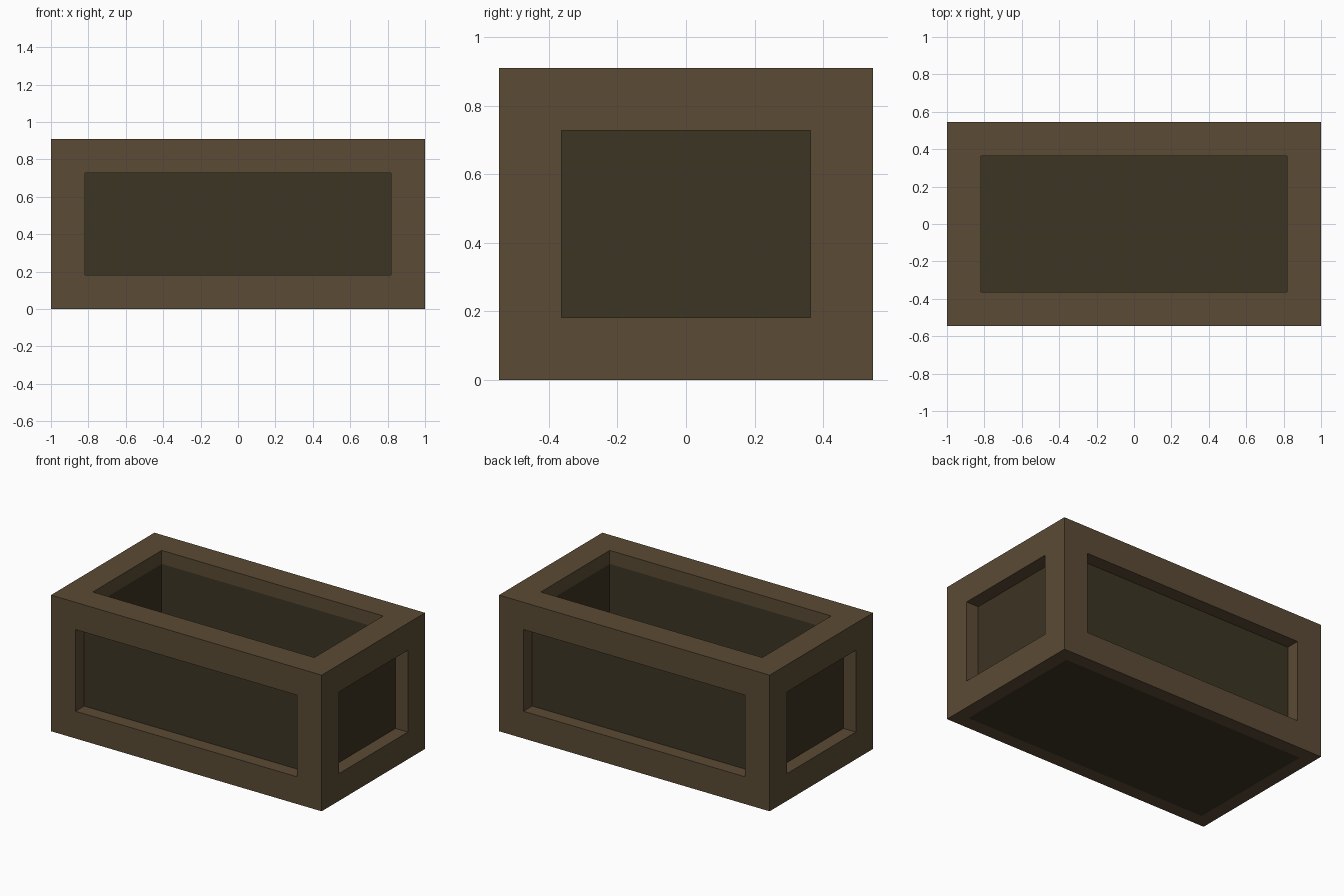
import bpy, bmesh
from mathutils import Vector

if "Cube" in bpy.data.objects:
    bpy.data.objects.remove(bpy.data.objects["Cube"])

U = 1 / 11                      # one board thickness
SIZE = Vector((22, 12, 10)) * U  # outer size of the crate


def material(name, rgb):
    m = bpy.data.materials.new(name)
    m.diffuse_color = (*rgb, 1)
    m.use_nodes = True
    m.node_tree.nodes["Principled BSDF"].inputs["Base Color"].default_value = m.diffuse_color
    return m


def inset(face, width):
    """Leave a border around a face; the face becomes the middle."""
    bmesh.ops.inset_individual(bm, faces=[face], thickness=width, use_even_offset=True)


def sink(face, depth, wall_mat=0):
    """Push a face inward, with straight walls around it; return the sunk face."""
    direction = -face.normal.copy()
    new = bmesh.ops.extrude_discrete_faces(bm, faces=[face])["faces"][0]
    bmesh.ops.translate(bm, verts=new.verts, vec=direction * depth)
    for edge in new.edges:
        for f in edge.link_faces:
            if f != new:
                f.material_index = wall_mat
    return new


# Solid block standing on the ground
bm = bmesh.new()
bmesh.ops.create_cube(bm, size=1)
for v in bm.verts:
    v.co = Vector(a * b for a, b in zip(v.co, SIZE)) + Vector((0, 0, SIZE.z / 2))
bm.normal_update()

for face in list(bm.faces):
    n = face.normal.copy()
    if n.z < -0.5:
        # Underside: flush dark base board
        inset(face, U)
        face.material_index = 1
    elif n.z > 0.5:
        # Top: frame lip, then the dark open interior down to the floor
        inset(face, 2 * U)
        face = sink(face, U)
        face.normal_update()
        face = sink(face, 8 * U, wall_mat=1)
        face.material_index = 1
    else:
        # Sides: dark panel recessed in the frame
        inset(face, 2 * U)
        sink(face, U).material_index = 1

bmesh.ops.recalc_face_normals(bm, faces=bm.faces)
mesh = bpy.data.meshes.new("open_crate")
bm.to_mesh(mesh)
bm.free()
mesh.materials.append(material("brown frame wood", (0.104, 0.070, 0.035)))
mesh.materials.append(material("dark olive panel wood", (0.046, 0.035, 0.017)))
crate = bpy.data.objects.new("open_crate", mesh)
bpy.context.collection.objects.link(crate)
